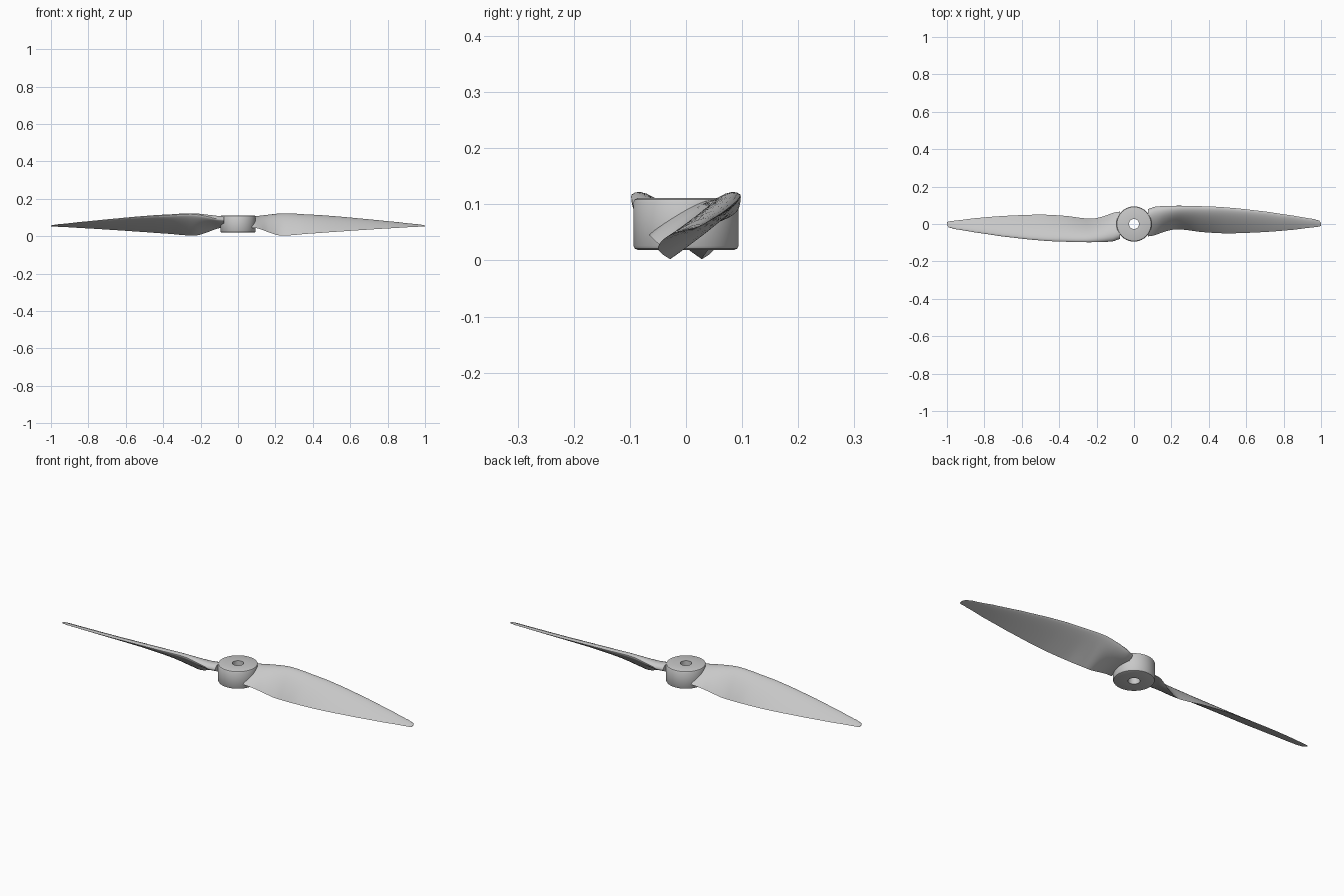
import bpy, bmesh, math
from mathutils import Vector

cube = bpy.data.objects.get("Cube")
if cube:
    bpy.data.objects.remove(cube)

grey = bpy.data.materials.new("light grey plastic")
grey.use_nodes = True
colour = (0.58, 0.58, 0.58, 1)
grey.diffuse_color = colour
grey.node_tree.nodes["Principled BSDF"].inputs["Base Color"].default_value = colour


def finish(name, bm, angle):
    bmesh.ops.recalc_face_normals(bm, faces=bm.faces)
    mesh = bpy.data.meshes.new(name)
    bm.to_mesh(mesh)
    bm.free()
    mesh.materials.append(grey)
    obj = bpy.data.objects.new(name, mesh)
    bpy.context.collection.objects.link(obj)
    bpy.ops.object.select_all(action='DESELECT')
    obj.select_set(True)
    bpy.context.view_layer.objects.active = obj
    bpy.ops.object.shade_smooth_by_angle(angle=math.radians(angle))
    return obj


def skin(bm, rings, wrap=False):
    """Bridge closed point loops with quads."""
    loops = [[bm.verts.new(p) for p in ring] for ring in rings]
    pairs = list(zip(loops, loops[1:]))
    if wrap:
        pairs.append((loops[-1], loops[0]))
    for a, b in pairs:
        for i in range(len(a)):
            j = (i + 1) % len(a)
            bm.faces.new((a[i], a[j], b[j], b[i]))
    return loops


# Hub: bored ring with softened outer rims
profile = [(0.027, 0.019), (0.086, 0.019), (0.091, 0.021), (0.094, 0.026),
           (0.094, 0.104), (0.091, 0.109), (0.086, 0.111), (0.027, 0.111)]
SEG = 64
bm = bmesh.new()
skin(bm, [[(r * math.cos(math.tau * i / SEG), r * math.sin(math.tau * i / SEG), z)
           for i in range(SEG)] for r, z in profile], wrap=True)
finish("hub", bm, 35)

# Blade stations: x, leading y, leading z, trailing y, trailing z, thickness
stations = [
    (0.075, 0.080, 0.088, -0.066, 0.045, 0.050),
    (0.11, 0.092, 0.092, -0.060, 0.040, 0.048),
    (0.16, 0.096, 0.104, -0.042, 0.022, 0.046),
    (0.22, 0.097, 0.115, -0.029, 0.004, 0.042),
    (0.27, 0.097, 0.117, -0.031, 0.004, 0.038),
    (0.36, 0.095, 0.112, -0.043, 0.012, 0.033),
    (0.50, 0.088, 0.104, -0.050, 0.022, 0.026),
    (0.70, 0.067, 0.087, -0.043, 0.035, 0.018),
    (0.85, 0.045, 0.073, -0.031, 0.044, 0.012),
    (0.96, 0.027, 0.062, -0.018, 0.050, 0.007),
    (0.99, 0.018, 0.059, -0.014, 0.051, 0.004),
    (1.00, 0.006, 0.056, -0.011, 0.052, 0.002),
]


def smooth_path(rows, steps):
    """Catmull-Rom subdivision of the station table."""
    out = []
    for k in range(len(rows) - 1):
        p0, p1 = rows[max(k - 1, 0)], rows[k]
        p2, p3 = rows[k + 1], rows[min(k + 2, len(rows) - 1)]
        for s in range(steps):
            t = s / steps
            row = []
            for a, b, c, d in zip(p0, p1, p2, p3):
                row.append(b + 0.5 * t * (c - a + t * (2*a - 5*b + 4*c - d
                                                      + t * (3*(b - c) + d - a))))
            row[0] = p1[0] + t * (p2[0] - p1[0])
            out.append(row)
    return out + [list(rows[-1])]


def section(x, ly, lz, ty, tz, thick, n=14):
    """Airfoil loop: full upper side, flatter lower side, sharp trailing edge."""
    lead, trail = Vector((x, ly, lz)), Vector((x, ty, tz))
    chord = trail - lead
    up = Vector((0, chord.z, -chord.y)).normalized()
    pts = []
    for i in range(2 * n):
        upper = i <= n
        c = (1 + math.cos(math.pi * i / n)) / 2
        shape = 2.0 * (0.742 * math.sqrt(c) - 0.315 * c - 0.879 * c**2
                       + 0.711 * c**3 - 0.259 * c**4) * 1.7
        side = 0.72 if upper else -0.28
        pts.append(lead + chord * c + up * thick * max(shape, 0) * side)
    return pts


def blade(name, turn):
    bm = bmesh.new()
    loops = skin(bm, [[(p.x * turn, p.y * turn, p.z) for p in section(*row)]
                      for row in smooth_path(stations, 5)])
    bm.faces.new(loops[0])
    bm.faces.new(loops[-1])
    return finish(name, bm, 40)


# The two blades are half a turn apart
blade("left_blade", 1)
blade("right_blade", -1)
